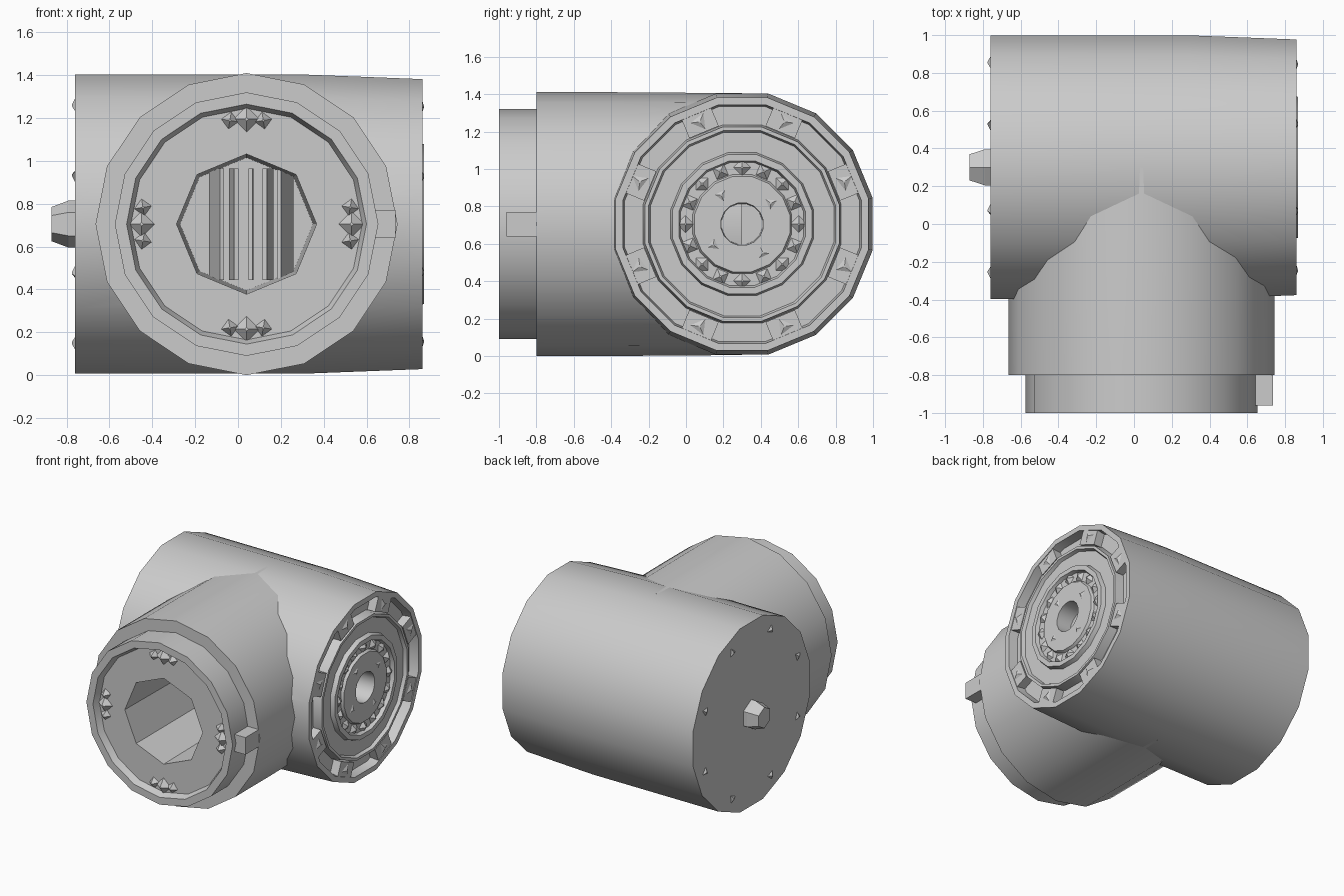
import bpy, bmesh
from math import sin, cos, pi, radians
from mathutils import Vector, Matrix

if "Cube" in bpy.data.objects:
    bpy.data.objects.remove(bpy.data.objects["Cube"])

grey = bpy.data.materials.new("machined_grey")
grey.use_nodes = True
GREY = (0.6, 0.6, 0.6, 1)
grey.diffuse_color = GREY
grey.node_tree.nodes["Principled BSDF"].inputs["Base Color"].default_value = GREY

MAIN = Vector((0, 0.3, 0.705))      # centre line of the cross barrel
FRONT = Vector((0.04, 0, 0.705))    # centre line of the front barrel


def ring_point(axis, centre, r, angle, h):
    """Point at a radius and angle around a barrel; angle 0 is up."""
    side, up = r * sin(angle), r * cos(angle)
    return centre + Vector((h, side, up) if axis == "X" else (side, h, up))


def finish(name, bm, smooth=True):
    bmesh.ops.recalc_face_normals(bm, faces=bm.faces)
    mesh = bpy.data.meshes.new(name)
    bm.to_mesh(mesh)
    bm.free()
    mesh.materials.append(grey)
    obj = bpy.data.objects.new(name, mesh)
    bpy.context.collection.objects.link(obj)
    if smooth:
        shade(obj)
    return obj


def activate(obj):
    bpy.ops.object.select_all(action="DESELECT")
    obj.select_set(True)
    bpy.context.view_layer.objects.active = obj


def shade(obj):
    activate(obj)
    bpy.ops.object.shade_smooth_by_angle(angle=radians(30))


def lathe(name, axis, centre, profile, sides, turn=0.0, smooth=True):
    """Closed turned solid from (radius, position) pairs."""
    bm = bmesh.new()
    rings = [[bm.verts.new(ring_point(axis, centre, r, 2 * pi * (i + turn) / sides, h))
              for i in range(sides)] for r, h in profile]
    for a, b in zip(rings, rings[1:]):
        for i in range(sides):
            j = (i + 1) % sides
            bm.faces.new((a[i], a[j], b[j], b[i]))
    bm.faces.new(rings[0])
    bm.faces.new(rings[-1])
    return finish(name, bm, smooth)


def studs(name, axis, centre, items, direction):
    """Little pyramids: (orbit radius, angle, position, size, height, sides)."""
    bm = bmesh.new()
    normal = Vector((direction, 0, 0) if axis == "X" else (0, direction, 0))
    turn = normal.to_track_quat("Z", "Y").to_matrix().to_4x4()
    for orbit, angle, h, size, height, sides in items:
        p = ring_point(axis, centre, orbit, angle, h) + normal * height / 2
        bmesh.ops.create_cone(bm, cap_ends=True, segments=sides, radius1=size,
                              radius2=size * 0.15, depth=height,
                              matrix=Matrix.Translation(p) @ turn @ Matrix.Rotation(angle, 4, "Z"))
    return finish(name, bm, False)


def boxes(name, items):
    """Boxes given as (centre, size, rotation matrix)."""
    bm = bmesh.new()
    for centre, size, rot in items:
        bmesh.ops.create_cube(bm, size=1, matrix=Matrix.Translation(centre) @ rot
                              @ Matrix.Diagonal((*size, 1)))
    return finish(name, bm, False)


# Cross barrel with the ringed end face
main_barrel = lathe("main_barrel", "X", MAIN, [
    (.712, -.76), (.712, .3), (.69, .86), (.65, .86), (.64, .79), (.54, .79),
    (.53, .86), (.51, .86), (.50, .835), (.39, .835), (.38, .868), (.345, .868),
    (.335, .84), (.27, .84), (.26, .86), (.115, .86), (.11, .7)], 16, 0.5)

# Front barrel with stepped collar
front_barrel = lathe("front_barrel", "Y", FRONT, [
    (.70, .3), (.705, -.38), (.705, -.8), (.615, -.8), (.615, -1),
    (.56, -1), (.54, -.95)], 16)

# Eight-sided bore through both barrels
bore = lathe("bore_cutter", "Y", FRONT, [(.33, -1.2), (.31, .4)], 8, 0, False)
bore.hide_render = True
bore.hide_viewport = False
for barrel in (main_barrel, front_barrel):
    activate(barrel)
    cut = barrel.modifiers.new("bore", "BOOLEAN")
    cut.object = bore
    cut.operation = "DIFFERENCE"
    cut.solver = "EXACT"
    bpy.ops.object.modifier_apply(modifier=cut.name)
    shade(barrel)
bpy.data.objects.remove(bore)

# Upright slats inside the bore
boxes("bore_slats", [(FRONT + Vector((-.14 + .08 * i, .1 + .06 * (i % 2), 0)),
                      (.02, .2, .52), Matrix.Rotation(radians(15 - 8 * i), 4, "Z"))
                     for i in range(5)])

# Bridges splitting the outer groove of the end face into eight pockets
eighths = [2 * pi * (k + .5) / 8 for k in range(8)]
boxes("rim_bridges", [(ring_point("X", MAIN, .592, a, .82), (.07, .17, .12),
                       Matrix.Rotation(-a, 4, "X")) for a in eighths])

# Screws on the bridges, teeth of the inner ring and hub screws
studs("rim_screws", "X", MAIN, [(.592, a, .855, .05, .012, 3) for a in eighths], 1)
studs("ring_teeth", "X", MAIN, [(.303, 2 * pi * k / 16, .84, .046, .026, 4)
                                for k in range(16)], 1)
studs("hub_screws", "X", MAIN, [(.19, pi * (k + .6) / 2, .86, .035, .009, 3)
                                for k in range(4)], 1)

# Output shaft and screws on the plain end
lathe("output_shaft", "X", MAIN, [(.11, -.74), (.11, -.79), (.08, -.87)], 6, 0, False)
studs("plain_end_screws", "X", MAIN, [(.6, a, -.76, .035, .015, 3) for a in eighths], -1)

# Screw clusters on the collar face and the side key
studs("collar_screws", "Y", FRONT, [
    (.49, pi * k / 2 + s * .16, -.95, .06 - .02 * abs(s), .04, 4)
    for k in range(4) for s in (-1, 0, 1)], -1)
boxes("collar_key", [(FRONT + Vector((.64, -.88, 0)), (.11, .16, .13), Matrix())])
